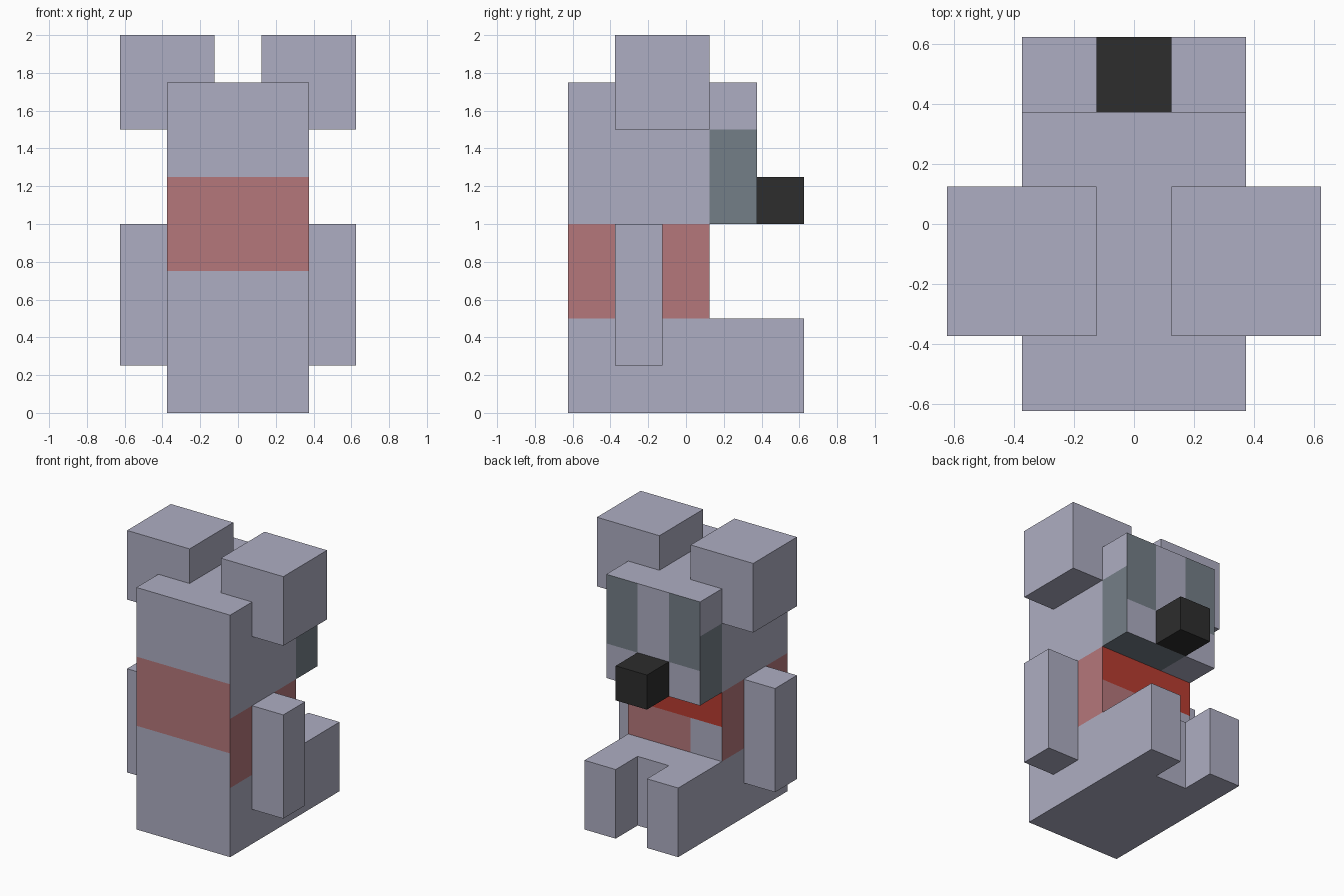
import bpy, bmesh
from mathutils import Vector

if "Cube" in bpy.data.objects:
    bpy.data.objects.remove(bpy.data.objects["Cube"])

U = 0.25  # grid unit of the blocky design


def material(name, rgb):
    lin = [((c / 255 + 0.055) / 1.055) ** 2.4 for c in rgb]
    m = bpy.data.materials.new(name)
    m.diffuse_color = (*lin, 1)
    m.use_nodes = True
    m.node_tree.nodes["Principled BSDF"].inputs["Base Color"].default_value = m.diffuse_color
    return m


GREY = material("grey_fur", (174, 174, 194))
FADED = material("faded_red", (181, 119, 123))
RED = material("bright_red", (184, 60, 48))
SLATE = material("slate_grey", (116, 126, 135))
BLACK = material("black_nose", (45, 45, 45))


def finish(name, bm, mats):
    bmesh.ops.recalc_face_normals(bm, faces=bm.faces[:])
    me = bpy.data.meshes.new(name)
    bm.to_mesh(me)
    bm.free()
    for m in mats:
        me.materials.append(m)
    ob = bpy.data.objects.new(name, me)
    bpy.context.collection.objects.link(ob)
    return ob


def box(name, lo, hi, mat, mirror=False):
    lo, hi = Vector(lo), Vector(hi)
    bm = bmesh.new()
    bmesh.ops.create_cube(bm, size=1)
    for v in bm.verts:
        v.co = (lo + hi) / 2 + v.co * (hi - lo)
    ob = finish(name, bm, [mat])
    if mirror:
        ob.modifiers.new("mirror", 'MIRROR')
    return ob


def body_color(c, n):
    """0 grey, 1 faded red, 2 bright red, 3 slate, by face centre and direction."""
    if n.y < -0.9:                                   # back
        return 1 if 0.75 < c.z < 1.25 else 0
    if abs(n.x) > 0.9:                               # flanks and cheeks
        if c.y < 0.125:
            return 1 if 0.5 < c.z < 1 else 0
        return 3 if 1 < c.z < 1.5 else 0
    if n.y > 0.9:                                    # belly and face
        if c.z > 1:
            return 3 if c.z > 1.25 and abs(c.x) > 0.125 else 0
        if c.z > 0.75:
            return 2
        if c.z > 0.5:
            return 1 if c.x > -0.125 else 0
    if n.z < -0.9 and c.z > 0.9:                     # underside of the muzzle
        return 3 if c.x > -0.125 else 0
    return 0


# Body, head and lap: one side profile (y, z) extruded across x, cut on the grid
profile = [(-.625, 0), (.375, 0), (.375, .5), (.125, .5),
           (.125, 1), (.375, 1), (.375, 1.75), (-.625, 1.75)]
bm = bmesh.new()
face = bm.faces.new([bm.verts.new((-.375, y, z)) for y, z in profile])
ext = bmesh.ops.extrude_face_region(bm, geom=[face])["geom"]
bmesh.ops.translate(bm, vec=(.75, 0, 0),
                    verts=[e for e in ext if isinstance(e, bmesh.types.BMVert)])
bmesh.ops.recalc_face_normals(bm, faces=bm.faces[:])
cuts = [((x, 0, 0), (1, 0, 0)) for x in (-.125, .125)]
cuts += [((0, .125, 0), (0, 1, 0))]
cuts += [((0, 0, z * U), (0, 0, 1)) for z in range(2, 7)]
for co, no in cuts:
    bmesh.ops.bisect_plane(bm, geom=bm.verts[:] + bm.edges[:] + bm.faces[:],
                           plane_co=co, plane_no=no, dist=1e-5)
bm.normal_update()
for f in bm.faces:
    f.material_index = body_color(f.calc_center_median(), f.normal)
finish("body_and_head", bm, [GREY, FADED, RED, SLATE])

# Paired parts, mirrored across x
box("ears", (.125, -.375, 1.5), (.625, .125, 2), GREY, True)
box("arms", (.375, -.375, .25), (.625, -.125, 1), GREY, True)
box("feet", (.125, .375, 0), (.375, .625, .5), GREY, True)

# Nose
box("nose", (-.125, .375, 1), (.125, .625, 1.25), BLACK)
